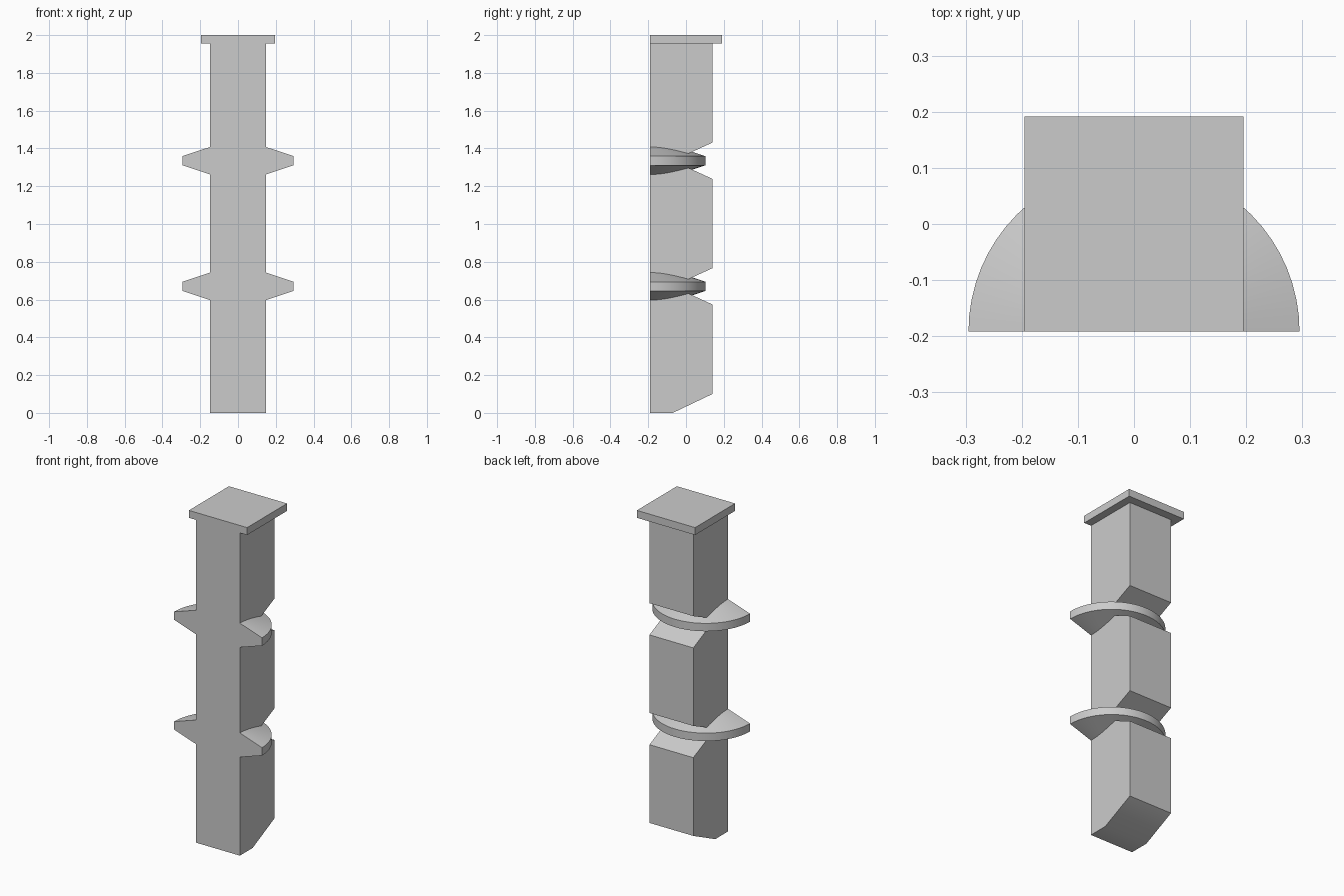
import bpy, bmesh, math
from mathutils import Matrix, Vector

cube = bpy.data.objects.get("Cube")
if cube:
    bpy.data.objects.remove(cube, do_unlink=True)

GREY = (0.6, 0.6, 0.6, 1)
FRONT, BACK, HALF = -0.1915, 0.14, 0.147
RING_HEIGHTS = (0.67, 1.335)

mat = bpy.data.materials.new("plain_grey")
mat.use_nodes = True
mat.diffuse_color = GREY
mat.node_tree.nodes["Principled BSDF"].inputs["Base Color"].default_value = GREY


def finish(name, bm):
    bmesh.ops.recalc_face_normals(bm, faces=bm.faces)
    mesh = bpy.data.meshes.new(name)
    bm.to_mesh(mesh)
    bm.free()
    mesh.materials.append(mat)
    obj = bpy.data.objects.new(name, mesh)
    bpy.context.collection.objects.link(obj)
    bpy.ops.object.select_all(action='DESELECT')
    obj.select_set(True)
    bpy.context.view_layer.objects.active = obj
    bpy.ops.object.shade_smooth_by_angle(angle=math.radians(30))
    return obj


# Square post: side profile with a bevelled foot and V notches in the back
profile = [(FRONT, 0), (-0.07, 0), (BACK, 0.1)]
for z in RING_HEIGHTS:
    profile += [(BACK, z - 0.096), (-0.07, z), (BACK, z + 0.096)]
profile += [(BACK, 1.955), (FRONT, 1.955)]
bm = bmesh.new()
side = bm.faces.new([bm.verts.new((-HALF, y, z)) for y, z in profile])
out = bmesh.ops.extrude_face_region(bm, geom=[side])
moved = [v for v in out["geom"] if isinstance(v, bmesh.types.BMVert)]
bmesh.ops.translate(bm, verts=moved, vec=(2 * HALF, 0, 0))
finish("post", bm)

# Tapered half rings wrapped around the notches
for label, z in zip(("lower_ring", "upper_ring"), RING_HEIGHTS):
    bm = bmesh.new()
    section = [(HALF, -0.073), (0.295, -0.024), (0.295, 0.024), (HALF, 0.073)]
    start = bm.faces.new([bm.verts.new((r, FRONT, z + h)) for r, h in section])
    end = bmesh.ops.duplicate(bm, geom=[start])["geom"]
    edges = list(start.edges)
    bmesh.ops.rotate(bm, verts=[v for v in end if isinstance(v, bmesh.types.BMVert)],
                     cent=(0, FRONT, z), matrix=Matrix.Rotation(math.pi, 3, 'Z'))
    bmesh.ops.spin(bm, geom=edges, cent=(0, FRONT, z), axis=Vector((0, 0, 1)),
                   angle=math.pi, steps=32)
    bmesh.ops.remove_doubles(bm, verts=bm.verts, dist=0.0005)
    finish(label, bm)

# Square cap plate, flush with the front
bm = bmesh.new()
bmesh.ops.create_cube(bm, size=1, matrix=Matrix.Translation((0, 0, 1.9775))
                      @ Matrix.Diagonal((0.39, 0.383, 0.045, 1)))
finish("cap", bm)
